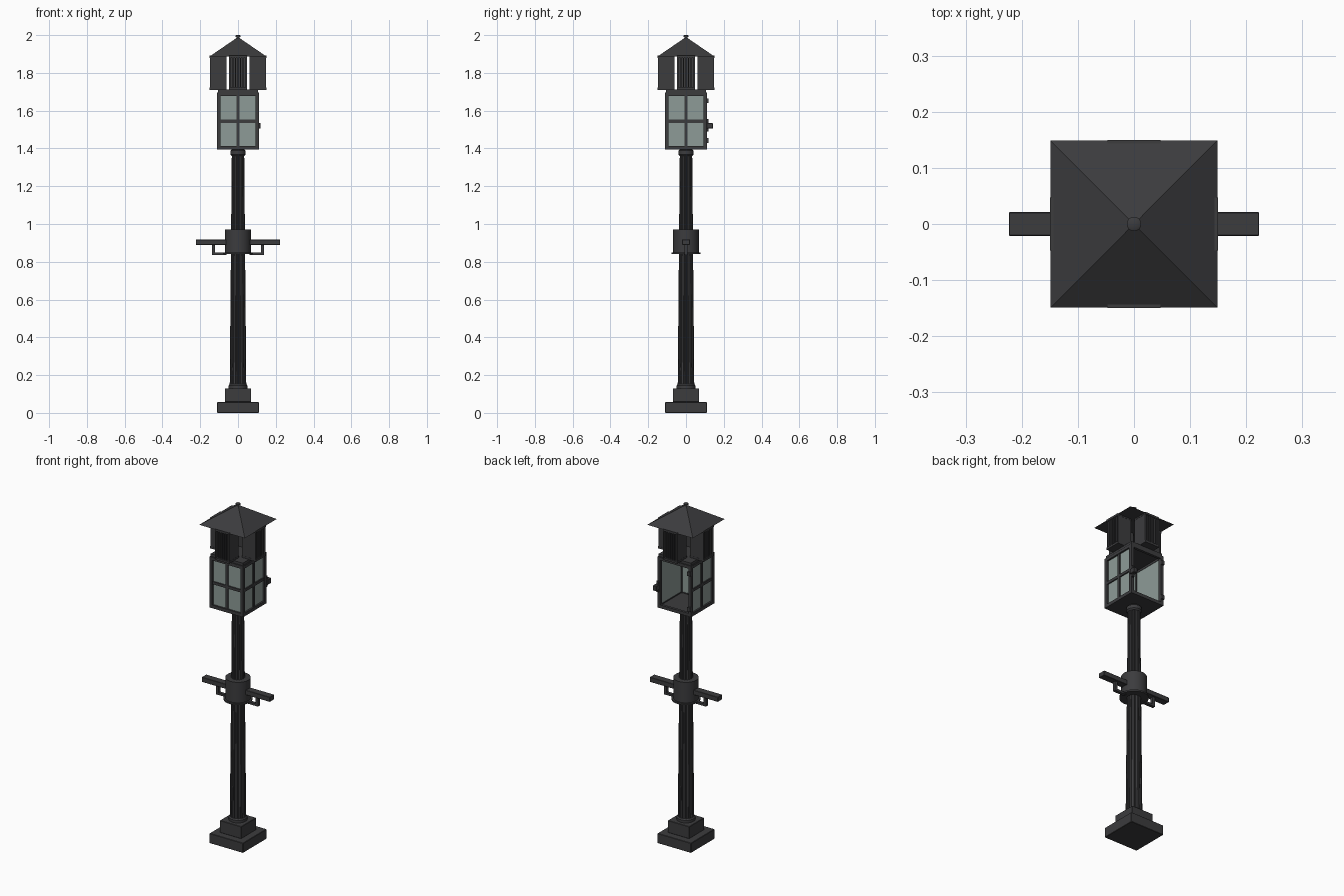
import bpy, bmesh, math
from mathutils import Matrix, Vector

if "Cube" in bpy.data.objects:
    bpy.data.objects.remove(bpy.data.objects["Cube"])


def material(name, rgb):
    m = bpy.data.materials.new(name)
    m.diffuse_color = (*rgb, 1)
    m.use_nodes = True
    m.node_tree.nodes["Principled BSDF"].inputs["Base Color"].default_value = m.diffuse_color
    return m


IRON = material("iron", (0.045, 0.045, 0.048))
GLASS = material("pane_grey_green", (0.27, 0.33, 0.31))


def finish(name, bm, mat=IRON, bevel=0, smooth=False):
    bmesh.ops.recalc_face_normals(bm, faces=bm.faces)
    me = bpy.data.meshes.new(name)
    bm.to_mesh(me)
    bm.free()
    ob = bpy.data.objects.new(name, me)
    bpy.context.collection.objects.link(ob)
    me.materials.append(mat)
    if bevel:
        mod = ob.modifiers.new("bevel", 'BEVEL')
        mod.width, mod.segments = bevel, 1
    if smooth:
        bpy.context.view_layer.objects.active = ob
        ob.select_set(True)
        bpy.ops.object.shade_smooth_by_angle(angle=math.radians(35))
        ob.select_set(False)
    return ob


def boxes(name, spans, mat=IRON, turns=(0,), bevel=0):
    """Boxes given as (x0, x1, y0, y1, z0, z1), repeated at quarter turns."""
    bm = bmesh.new()
    for t in turns:
        rot = Matrix.Rotation(t * math.pi / 2, 4, 'Z')
        for x0, x1, y0, y1, z0, z1 in spans:
            c = Vector(((x0 + x1) / 2, (y0 + y1) / 2, (z0 + z1) / 2))
            s = Matrix.Diagonal((x1 - x0, y1 - y0, z1 - z0, 1))
            bmesh.ops.create_cube(bm, size=1, matrix=rot @ Matrix.Translation(c) @ s)
    return finish(name, bm, mat, bevel)


def lathe(name, profile, n=32):
    bm = bmesh.new()
    rings = [[bm.verts.new((r * math.cos(2 * math.pi * i / n),
                            r * math.sin(2 * math.pi * i / n), z))
              for i in range(n)] for r, z in profile]
    for a, b in zip(rings, rings[1:]):
        for i in range(n):
            bm.faces.new((a[i], a[(i + 1) % n], b[(i + 1) % n], b[i]))
    bm.faces.new(rings[0])
    bm.faces.new(rings[-1])
    return finish(name, bm, smooth=True)


# Stepped square base
boxes("base_plinth", [(-.11, .11, -.11, .11, 0, .058)], bevel=.002)
boxes("base_step", [(-.07, .07, -.07, .07, .058, .13)], bevel=.002)
lathe("column_foot", [(.05, .13), (.05, .145), (.044, .152)])

# Fluted, tapering column
bm = bmesh.new()
FLUTES = 16
section = [(0, 1), (.45, 1), (.6, .88), (.85, .88)]
rings = []
for r, z in [(.044, .145), (.033, 1.375)]:
    rings.append([bm.verts.new((r * k * math.cos(a), r * k * math.sin(a), z))
                  for f in range(FLUTES) for u, k in section
                  for a in [2 * math.pi * (f + u - .225) / FLUTES]])
n = len(rings[0])
for i in range(n):
    bm.faces.new((rings[0][i], rings[0][(i + 1) % n], rings[1][(i + 1) % n], rings[1][i]))
for ring in rings:
    bm.faces.new(ring)
finish("fluted_column", bm)

# Collar with ladder-rest arms and brackets
lathe("collar", [(.078, .84), (.078, .849), (.068, .849), (.068, .97)])
boxes("cross_arm", [(.05, .223, -.021, .021, .89, .918)], turns=(0, 2), bevel=.0015)
boxes("arm_bracket", [(.121, .137, -.009, .009, .835, .892),
                      (.06, .121, -.009, .009, .835, .848)], turns=(0, 2))

# Neck under the lantern
lathe("neck", [(.034, 1.36), (.041, 1.368), (.041, 1.388), (.034, 1.392), (.034, 1.402)])

# Lantern box: frame all round, glazed on three sides, open at the back
boxes("lantern_floor", [(-.109, .109, -.109, .109, 1.395, 1.408)])
boxes("lantern_ceiling", [(-.109, .109, -.109, .109, 1.69, 1.697)])
boxes("lantern_corner_post", [(-.11, -.092, -.11, -.092, 1.395, 1.695)], turns=range(4))
boxes("lantern_rail", [(-.092, .092, -.11, -.095, 1.395, 1.414),
                       (-.092, .092, -.11, -.095, 1.678, 1.695)], turns=range(4))
SIDES = (0, 1, 3)
boxes("glass_pane", [(-.093, .093, -.1, -.097, 1.413, 1.679)], GLASS, SIDES)
boxes("glazing_bar", [(-.008, .008, -.107, -.0995, 1.414, 1.678),
                      (-.092, .092, -.107, -.0995, 1.536, 1.552)], turns=SIDES)

# Hinges and latch of the back opening
boxes("door_hinge", [(-.11, -.092, .108, .12, z, z + .024) for z in (1.43, 1.64)])
boxes("door_latch", [(.095, .119, .108, .142, 1.505, 1.535),
                     (.097, .112, .108, .12, 1.49, 1.555)], bevel=.002)

# Cap plate and four separate vent housings with upright slats
boxes("cap_plate", [(-.105, .105, -.105, .105, 1.697, 1.712)])
boxes("vent_housing", [(-.046, .046, -.138, -.06, 1.712, 1.892),
                       (-.047, -.039, -.148, -.138, 1.712, 1.892),
                       (.039, .047, -.148, -.138, 1.712, 1.892),
                       (-.047, .047, -.15, -.06, 1.71, 1.722),
                       (-.047, .047, -.15, -.06, 1.88, 1.892)], turns=range(4))
boxes("vent_slat", [(x * .013 - .003, x * .013 + .003, -.147, -.137, 1.72, 1.882)
                    for x in range(-2, 3)], turns=range(4))

# Pyramid roof and finial
bm = bmesh.new()
bmesh.ops.create_cone(bm, cap_ends=True, segments=4, radius1=.149 * math.sqrt(2), radius2=.008,
                      depth=.098, matrix=Matrix.Translation((0, 0, 1.937))
                      @ Matrix.Rotation(math.pi / 4, 4, 'Z'))
finish("pyramid_roof", bm)
lathe("roof_finial", [(.008, 1.975), (.008, 1.989), (.013, 1.991), (.013, 1.998), (.01, 2.0)], 16)
